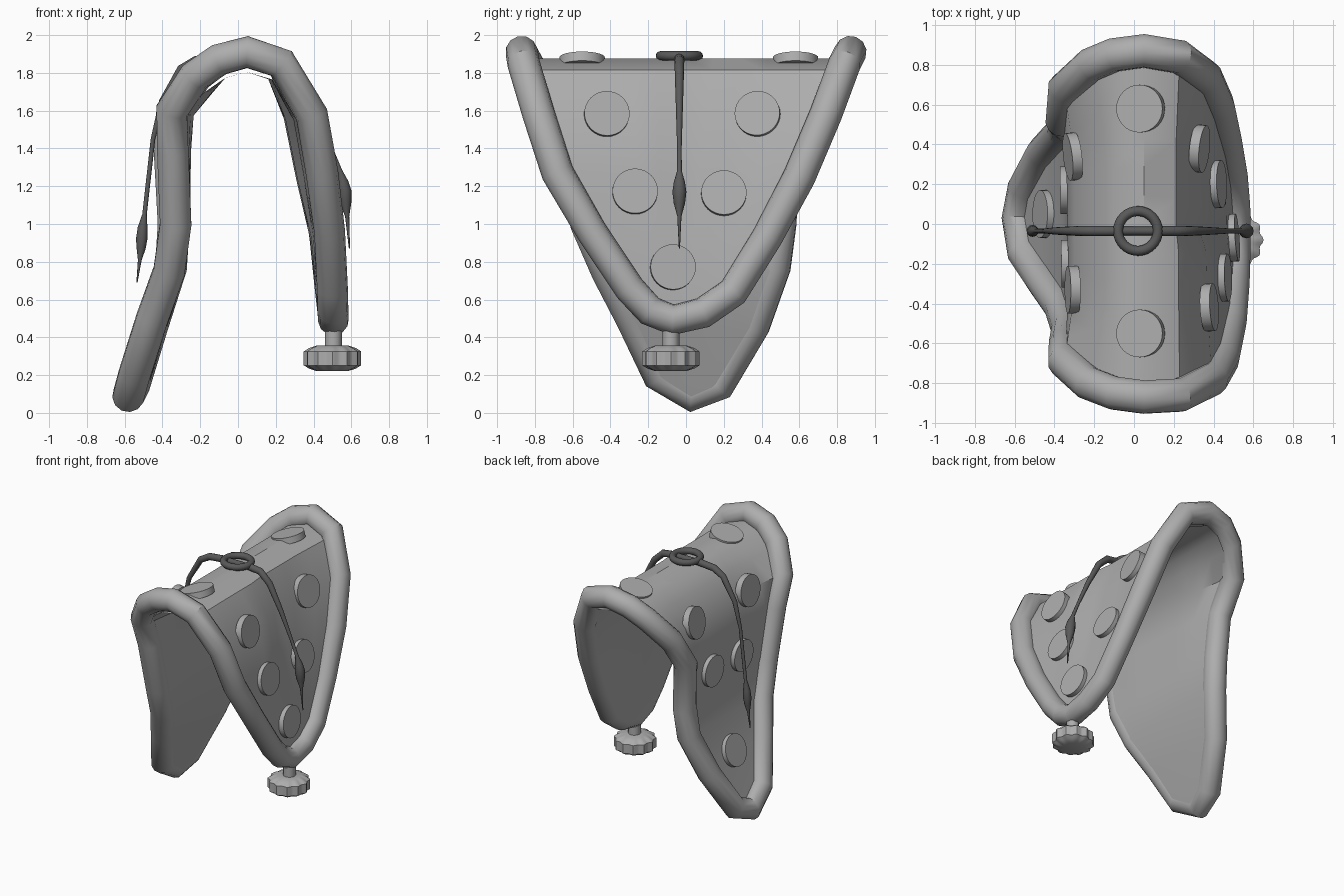
import bpy, bmesh, math
from mathutils import Vector
from mathutils.bvhtree import BVHTree

if "Cube" in bpy.data.objects:
    bpy.data.objects.remove(bpy.data.objects["Cube"])


def material(name, v):
    m = bpy.data.materials.new(name)
    m.diffuse_color = (v, v, v, 1)
    m.use_nodes = True
    m.node_tree.nodes["Principled BSDF"].inputs["Base Color"].default_value = m.diffuse_color
    return m


GREY = material("light grey", 0.42)
DARK = material("dark grey", 0.1)


def finish(bm, name, mat, angle=35):
    bmesh.ops.recalc_face_normals(bm, faces=bm.faces)
    me = bpy.data.meshes.new(name)
    bm.to_mesh(me)
    bm.free()
    return place(me, name, mat, angle)


def place(me, name, mat, angle=35):
    ob = bpy.data.objects.new(name, me)
    bpy.context.collection.objects.link(ob)
    me.materials.clear()
    me.materials.append(mat)
    bpy.ops.object.select_all(action='DESELECT')
    ob.select_set(True)
    bpy.context.view_layer.objects.active = ob
    bpy.ops.object.shade_smooth_by_angle(angle=math.radians(angle))
    return ob


def tube(name, pts, radius, mat, closed=False, radii=None):
    cu = bpy.data.curves.new(name + "_path", 'CURVE')
    cu.dimensions = '3D'
    cu.bevel_depth = radius
    cu.bevel_resolution = 4
    cu.use_fill_caps = not closed
    sp = cu.splines.new('POLY')
    sp.points.add(len(pts) - 1)
    for i, p in enumerate(pts):
        sp.points[i].co = (*p, 1)
        sp.points[i].radius = radii[i] if radii else 1
    sp.use_cyclic_u = closed
    tmp = bpy.data.objects.new(name + "_tmp", cu)
    bpy.context.collection.objects.link(tmp)
    bpy.context.view_layer.update()
    me = bpy.data.meshes.new_from_object(tmp.evaluated_get(bpy.context.evaluated_depsgraph_get()))
    bpy.data.objects.remove(tmp)
    return place(me, name, mat)


# rim halves, both running from the low left tip over the arch to the right tip
LEFT_TIP, RIGHT_TIP = (-.58, .03, .09), (.505, -.07, .492)
FRONT = [(-.55, -.15, .2), (-.455, -.29, .5), (-.365, -.42, .75), (-.33, -.53, 1.0),
         (-.345, -.61, 1.38), (-.35, -.69, 1.6), (-.23, -.8, 1.78), (-.1, -.85, 1.87),
         (.05, -.87, 1.91), (.23, -.86, 1.85), (.39, -.78, 1.58), (.445, -.68, 1.27),
         (.485, -.5, .96), (.5, -.3, .66), (.503, -.19, .54)]
BACK = [(-.55, .18, .15), (-.455, .36, .46), (-.355, .47, .77), (-.34, .5, 1.0),
        (-.36, .52, 1.36), (-.35, .68, 1.6), (-.22, .8, 1.78), (-.1, .85, 1.87),
        (.05, .87, 1.91), (.23, .84, 1.85), (.36, .74, 1.58), (.42, .6, 1.25),
        (.46, .43, .93), (.49, .25, .64), (.503, .09, .53)]
rim = [LEFT_TIP] + FRONT + [RIGHT_TIP] + BACK[::-1]
tube("padded_rim", rim, .086, GREY, True, [.95 if p[0] > .45 else 1 for p in rim])

# arched sheet ruled between the front and back rim, its shoulders drawn inwards
COLS = 12
grid = []
for f, b in zip([LEFT_TIP] + FRONT + [RIGHT_TIP], [LEFT_TIP] + BACK + [RIGHT_TIP]):
    f, b = Vector(f), Vector(b)
    row = []
    for j in range(COLS + 1):
        t = j / COLS
        p = f.lerp(b, t)
        w = min(1, 4 * t, 4 - 4 * t)
        if p.z > 1.7:
            p.z -= .035
        if p.x < -.15:
            p.x += .05 * w * math.exp(-((p.z - 1.62) / .25) ** 2)
        elif p.x > .15:
            p.x -= (.015 if t < .5 else .055) * w * math.exp(-((p.z - 1.45) / .35) ** 2)
        row.append(p)
    grid.append(row)


def sheet(points):
    bm = bmesh.new()
    rows = [[bm.verts.new(p) for p in r] for r in points]
    for r, s in zip(rows, rows[1:]):
        for j in range(COLS):
            bm.faces.new((r[j], r[j + 1], s[j + 1], s[j]))
    bmesh.ops.remove_doubles(bm, verts=bm.verts, dist=.0005)
    return bm


bm = sheet(grid)
tree = BVHTree.FromBMesh(bm)
finish(bm, "outer_sheet", GREY)


# inner lining that closes the underside flush with the inside of the rim
def inward(i, j):
    a, b = grid[max(i - 1, 0)], grid[min(i + 1, len(grid) - 1)]
    jj = min(max(j, 1), COLS - 1)
    along = b[jj] - a[jj]
    n = along.cross(grid[i][COLS] - grid[i][0]) if 0 < i < len(grid) - 1 \
        else along.cross(Vector((0, 1, 0)))
    n.normalize()
    return n if n.dot(Vector((.05, 0, .9)) - grid[i][j]) > 0 else -n


inner = [[p + inward(i, j) * (.07 if p.z > 1.6 else .08) for j, p in enumerate(r)]
         for i, r in enumerate(grid)]
finish(sheet(inner), "inner_lining", GREY)


# round pads projected onto the sheet
def pad(name, origin, direction, lift=.012):
    d = Vector(direction)
    hit, n, _, _ = tree.ray_cast(Vector(origin), d)
    if hit is None:
        return
    if n.dot(d) > 0:
        n = -n
    bm = bmesh.new()
    bmesh.ops.create_cone(bm, cap_ends=True, segments=32, radius1=.12, radius2=.12, depth=.05)
    rot = n.to_track_quat('Z', 'Y').to_matrix()
    for v in bm.verts:
        v.co = rot @ v.co + hit + n * lift
    finish(bm, name, GREY)


for i, (y, z) in enumerate([(-.42, 1.58), (.38, 1.58), (-.27, 1.17), (.2, 1.16), (-.07, .77)]):
    pad(f"right_pad_{i}", (2, y, z), (-1, 0, 0), .008)
for i, (y, z) in enumerate([(-.33, 1.6), (.34, 1.6), (-.2, 1.15), (.17, 1.17), (.05, .52)]):
    pad(f"left_pad_{i}", (-2, y, z), (1, 0, 0), .008)
for i, y in enumerate((-.55, .58)):
    pad(f"top_pad_{i}", (.03, y, 3), (0, 0, -1), -.012)

# ring on the ridge
ring = [(.02 + .1 * math.cos(a), -.035 + .1 * math.sin(a), 1.89)
        for a in [i * math.tau / 32 for i in range(32)]]
tube("top_ring", ring, .025, DARK, True)

# hanging cords, each with a spindle-shaped bead near its end
Y = -.035
RIGHT = [(.1, 1.88, .026), (.22, 1.865, .026), (.3, 1.79, .024), (.4, 1.6, .018),
         (.49, 1.4, .012), (.54, 1.28, .013), (.555, 1.22, .03), (.565, 1.17, .037),
         (.57, 1.11, .03), (.578, 1.04, .011), (.59, .87, .003)]
LEFT = [(-.06, 1.88, .026), (-.22, 1.865, .026), (-.3, 1.82, .024), (-.4, 1.65, .018),
        (-.45, 1.45, .012), (-.495, 1.05, .012), (-.505, .98, .026), (-.51, .92, .03),
        (-.513, .87, .024), (-.52, .81, .01), (-.535, .69, .003)]
for name, path in (("right_cord", RIGHT), ("left_cord", LEFT)):
    tube(name, [(x, Y, z) for x, z, r in path], 1, DARK, radii=[r for x, z, r in path])
# cross piece inside the ring
tube("ring_bar", [(-.09, Y, 1.875), (.13, Y, 1.875)], .022, DARK)

# scalloped knob and its stem
bm = bmesh.new()
N = 60
loops = []
for r, z in ((.09, .222), (.125, .235), (.152, .252), (.152, .325), (.125, .343), (.09, .356)):
    loops.append([bm.verts.new((.5 + k * math.cos(a), -.08 + k * math.sin(a), z))
                  for a, k in [(i * math.tau / N, r * (.95 + (.05 if r > .11 else 0)
                                * math.cos(12 * i * math.tau / N))) for i in range(N)]])
for p, q in zip(loops, loops[1:]):
    for i in range(N):
        bm.faces.new((p[i], p[(i + 1) % N], q[(i + 1) % N], q[i]))
bm.faces.new(loops[0])
bm.faces.new(loops[-1])
finish(bm, "scalloped_knob", GREY)
tube("knob_stem", [(.505, -.08, .33), (.505, -.08, .47)], .045, GREY)
